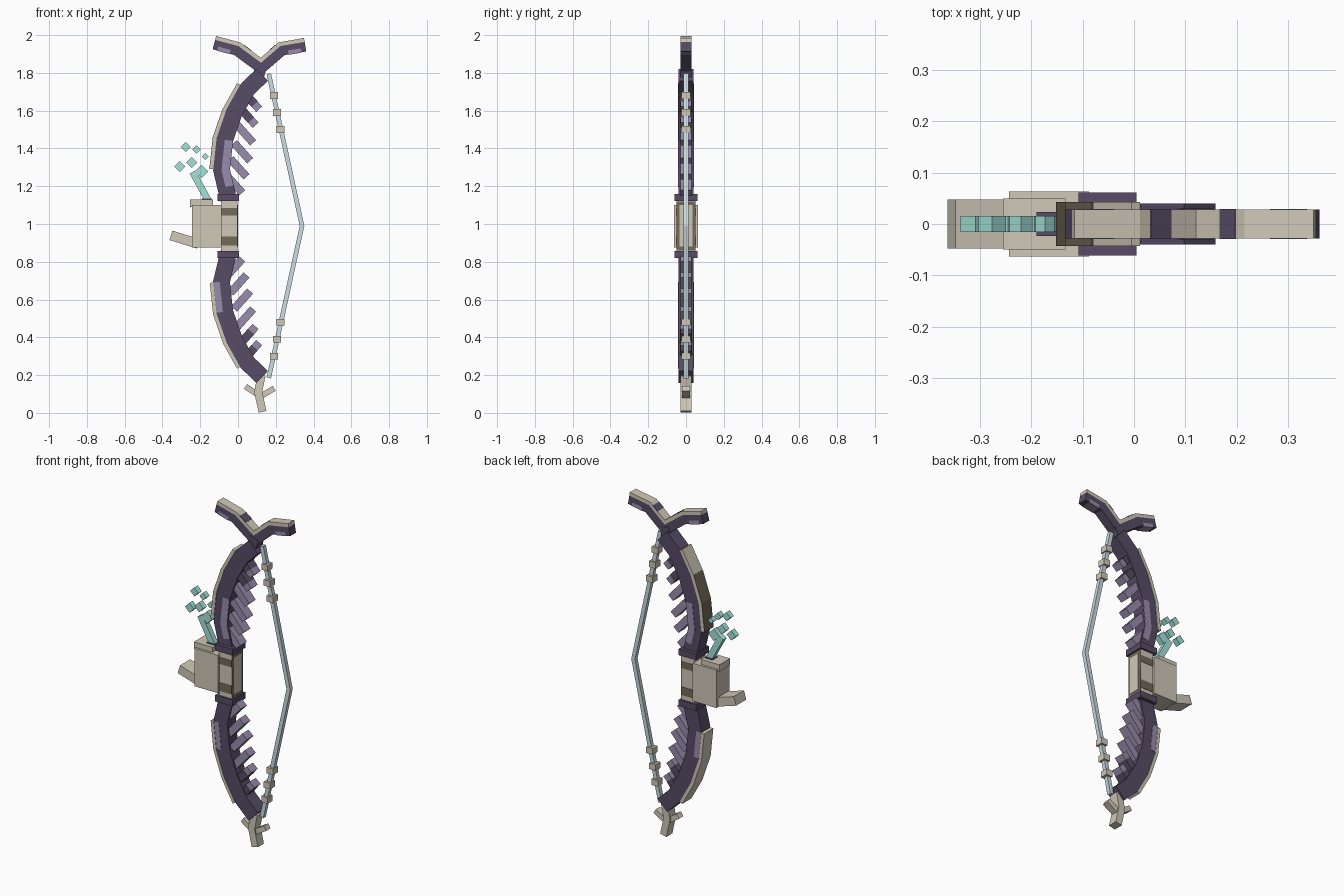
import bpy, bmesh
from mathutils import Vector

cube = bpy.data.objects.get("Cube")
if cube:
    bpy.data.objects.remove(cube, do_unlink=True)


def material(name, hexcode):
    srgb = [int(hexcode[i:i + 2], 16) / 255 for i in (0, 2, 4)]
    col = [c / 12.92 if c < 0.04045 else ((c + 0.055) / 1.055) ** 2.4 for c in srgb] + [1]
    m = bpy.data.materials.new(name)
    m.use_nodes = True
    m.diffuse_color = col
    m.node_tree.nodes["Principled BSDF"].inputs["Base Color"].default_value = col
    return m


BONE = material("bone", "d0c8b8")
DARK_BONE = material("dark bone", "736a58")
PURPLE = material("dark purple", "574c66")
LILAC = material("light purple", "998cab")
TEAL = material("teal crystal", "a4e2d9")
STRING = material("pale string", "cbdde3")


def finish(name, bm, mat):
    bmesh.ops.recalc_face_normals(bm, faces=bm.faces)
    me = bpy.data.meshes.new(name)
    bm.to_mesh(me)
    bm.free()
    me.materials.append(mat)
    ob = bpy.data.objects.new(name, me)
    bpy.context.collection.objects.link(ob)


def ribbon(name, pts, lo, hi, depth, mat):
    """Mitred bar along an x-z path, between two sideways offsets, half-depth in y."""
    pts = [Vector(p) for p in pts]
    dirs = [(b - a).normalized() for a, b in zip(pts, pts[1:])]
    bm = bmesh.new()
    rings = []
    for i, p in enumerate(pts):
        a, b = dirs[max(i - 1, 0)], dirs[min(i, len(dirs) - 1)]
        na, nb = Vector((-a.y, a.x)), Vector((-b.y, b.x))
        n = (na + nb).normalized()
        n /= n.dot(na)
        corners = ((lo, -depth), (hi, -depth), (hi, depth), (lo, depth))
        rings.append([bm.verts.new((p.x + n.x * o, y, p.y + n.y * o)) for o, y in corners])
    for r, s in zip(rings, rings[1:]):
        for k in range(4):
            bm.faces.new((r[k], r[k - 1], s[k - 1], s[k]))
    bm.faces.new(rings[0])
    bm.faces.new(rings[-1])
    finish(name, bm, mat)


def bar(name, a, b, width, depth, mat):
    ribbon(name, (a, b), -width / 2, width / 2, depth, mat)


def box(name, x0, x1, z0, z1, depth, mat):
    bar(name, ((x0 + x1) / 2, z0), ((x0 + x1) / 2, z1), x1 - x0, depth, mat)


def between(a, b, t):
    return Vector(a).lerp(Vector(b), t)


# Limbs with back strips, ribs, collars and string, mirrored about the grip
MID = 0.99
LIMB = [(-.05, 1.13), (-.087, 1.285), (-.07, 1.445), (-.02, 1.59), (.05, 1.715), (.128, 1.79)]
RIB_TIPS = [(.112, 1.608), (.093, 1.523), (.08, 1.43), (.064, 1.335), (.045, 1.25), (.022, 1.165)]
BEADS = [(.19, 1.68), (.206, 1.59), (.225, 1.50)]

for side, s in (("upper", 1), ("lower", -1)):
    def flip(p):
        return (p[0], MID + s * (p[1] - MID))

    def limb_part(name, pts, lo, hi, depth, mat):
        ribbon(side + "_" + name, [flip(p) for p in pts], s * lo, s * hi, depth, mat)

    limb_part("limb", LIMB, -.044, .044, .04, PURPLE)
    limb_part("back_strip", LIMB[1:5], .044, .063, .043, BONE)
    if s > 0:
        limb_part("limb_patch", [(-.066, 1.195)] + LIMB[1:3], -.042, .0, .042, LILAC)
        limb_part("strip_back_patch", LIMB[1:4], .061, .065, .0425, DARK_BONE)
    else:
        limb_part("limb_patch", LIMB[1:3], .01, .043, .042, LILAC)
    for i, (x, z) in enumerate(RIB_TIPS):
        root, tip = flip((x - .085, z + .095)), flip((x, z))
        bar(f"{side}_rib_{i + 1}", root, tip, .042, .03, LILAC)
        if i < 2:
            bar(f"{side}_rib_{i + 1}_root", root, between(root, tip, .72), .044, .032, PURPLE)
    z0, z1 = sorted((flip((0, 1.122))[1], flip((0, 1.16))[1]))
    box(side + "_collar", -.108, .005, z0, z1, .061, PURPLE)
    for i, (x, z) in enumerate(BEADS):
        x, z = flip((x, z))
        box(f"{side}_string_bead_{i + 1}", x - .021, x + .021, z - .018, z + .018, .023, BONE)

ribbon("bow_string", [(.163, 1.795), (.339, MID), (.163, .185)], -.012, .012, .012, STRING)

# Forked crown: bone cap over purple underside, patches and neck
CROWN = [(-.124, 1.963), (-.003, 1.931), (.122, 1.838), (.23, 1.931), (.355, 1.952)]
ribbon("crown_underside", CROWN, -.039, .012, .028, PURPLE)
ribbon("crown_cap", CROWN, .012, .033, .028, BONE)
PATCHES = [("left_top", 1, .12, .44, .031, .035, PURPLE), ("right_top", 2, .62, .9, .031, .035, PURPLE),
           ("left_tip", 0, .2, .75, -.041, -.018, LILAC), ("right_tip", 3, .25, .8, -.041, -.018, LILAC)]
for name, i, t0, t1, lo, hi, mat in PATCHES:
    a, b = CROWN[i], CROWN[i + 1]
    ribbon(f"crown_{name}_patch", (between(a, b, t0), between(a, b, t1)), lo, hi, .029, mat)
bar("crown_neck", (.095, 1.74), (.125, 1.84), .06, .03, PURPLE)

# Grip with dark bands on the sides and dark borders on the string face
box("grip", -.09, -.005, .85, 1.13, .05, BONE)
box("grip_top_band", -.092, -.006, 1.045, 1.085, .052, DARK_BONE)
box("grip_bottom_band", -.092, -.006, .885, .935, .052, DARK_BONE)
box("grip_face_border", -.007, -.003, .86, 1.12, .05, DARK_BONE)
box("grip_face_centre", -.006, -.001, .88, 1.10, .034, BONE)

# Side pot with lid, spout and dark opening
box("pot", -.243, -.088, .875, 1.10, .063, BONE)
box("pot_lid", -.255, -.133, 1.09, 1.13, .05, BONE)
box("pot_opening", -.19, -.14, 1.129, 1.134, .023, PURPLE)
bar("pot_spout", (-.355, .94), (-.21, .895), .052, .048, BONE)

# Crystal stick and floating shards
bar("crystal_stick", (-.158, 1.125), (-.24, 1.275), .036, .016, TEAL)
SHARDS = [(-.308, 1.305, .042), (-.276, 1.408, .038), (-.22, 1.395, .032),
          (-.245, 1.325, .042), (-.173, 1.357, .026), (-.193, 1.278, .052)]
for i, (x, z, size) in enumerate(SHARDS):
    h = size * .35
    bar(f"crystal_shard_{i + 1}", (x - h, z - h), (x + h, z + h), size, .016, TEAL)

# Bottom root with two twigs
ribbon("root", [(.125, .20), (.107, .11), (.13, .006)], -.021, .021, .028, BONE)
bar("root_left_twig", (.115, .09), (.04, .14), .03, .02, BONE)
bar("root_right_twig", (.115, .085), (.192, .13), .03, .02, BONE)
